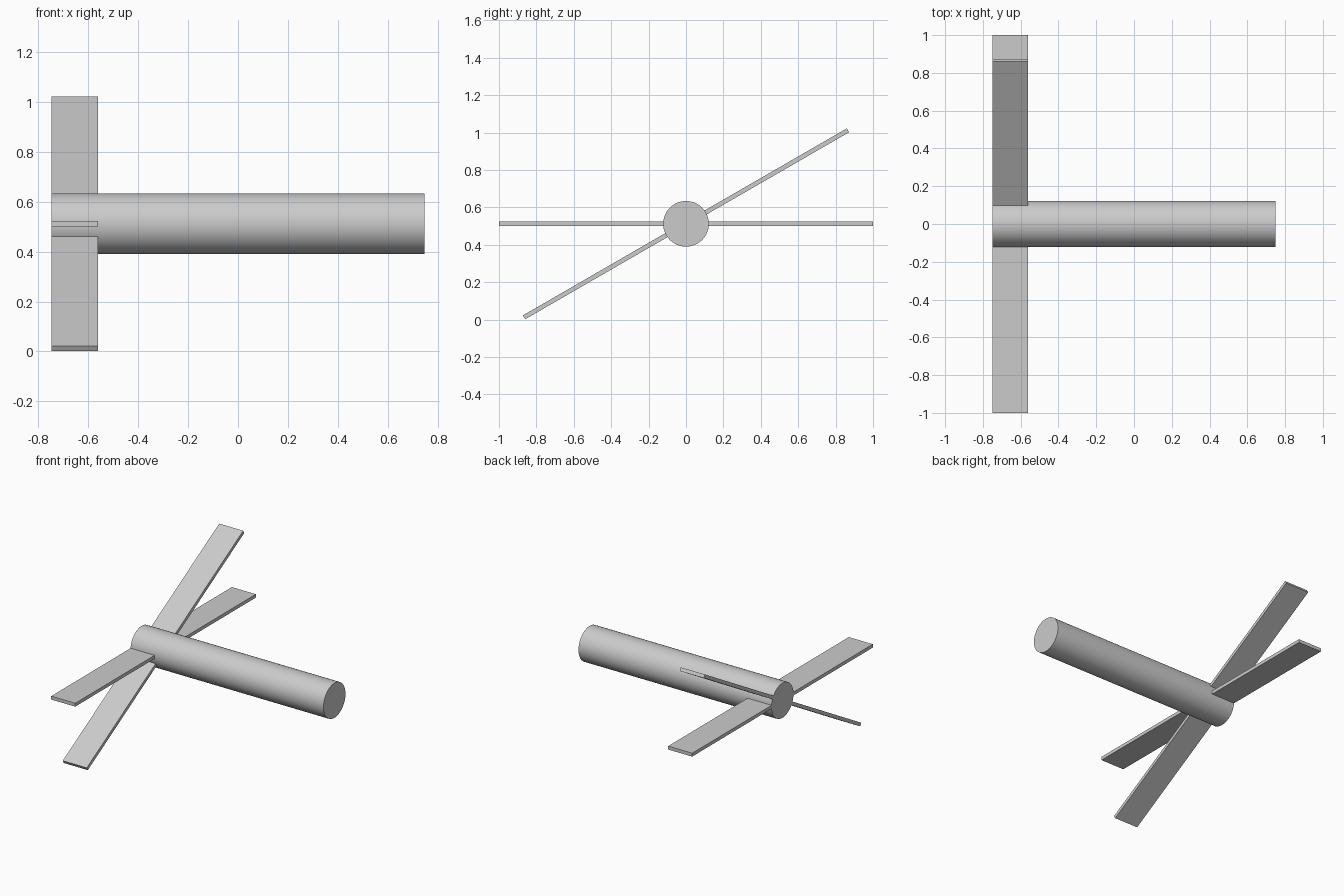
import bpy
import math

cube = bpy.data.objects.get("Cube")
if cube:
    bpy.data.objects.remove(cube, do_unlink=True)

HALF_LENGTH = 0.748
RADIUS = 0.122
AXIS_Z = 0.512
FIN_WIDTH = 0.186
FIN_THICKNESS = 0.024

# Single plain grey
grey = bpy.data.materials.new("light_grey")
grey.use_nodes = True
colour = (0.6, 0.6, 0.6, 1)
grey.diffuse_color = colour
grey.node_tree.nodes["Principled BSDF"].inputs["Base Color"].default_value = colour

# Round body lying along x
bpy.ops.mesh.primitive_cylinder_add(
    vertices=64, radius=RADIUS, depth=2 * HALF_LENGTH,
    location=(0, 0, AXIS_Z), rotation=(0, math.pi / 2, 0))
body = bpy.context.object
body.name = "body"
body.data.materials.append(grey)
bpy.ops.object.shade_smooth_by_angle(angle=math.radians(30))


def add_fin(name, tilt):
    """Flat blade running through the tail end of the body."""
    bpy.ops.mesh.primitive_cube_add(
        size=1, location=(FIN_WIDTH / 2 - HALF_LENGTH, 0, AXIS_Z),
        rotation=(math.radians(tilt), 0, 0))
    fin = bpy.context.object
    fin.name = name
    fin.scale = (FIN_WIDTH, 2, FIN_THICKNESS)
    bpy.ops.object.transform_apply(location=False, rotation=False, scale=True)
    fin.data.materials.append(grey)


# Level fin and tilted fin
add_fin("level_fin", 0)
add_fin("tilted_fin", 30)
